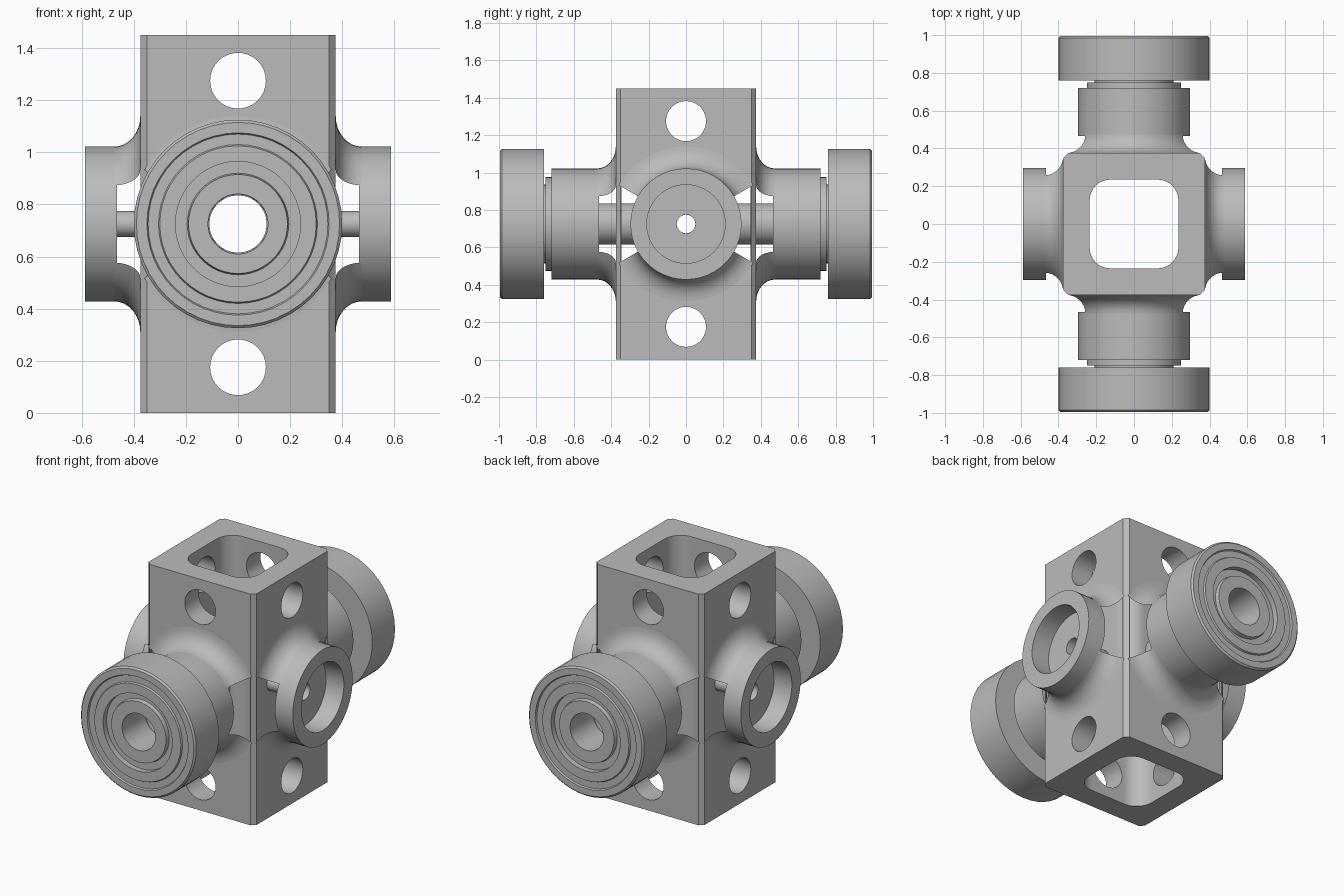
import bpy, bmesh, math
from mathutils import Matrix, Vector

old = bpy.data.objects.get("Cube")
if old:
    bpy.data.objects.remove(old)

HEIGHT, HALF = 1.45, 0.375
MID = HEIGHT / 2
SEGS = 48

grey = bpy.data.materials.new("light_grey")
grey.use_nodes = True
colour = (0.5, 0.5, 0.5, 1)
grey.diffuse_color = colour
grey.node_tree.nodes["Principled BSDF"].inputs["Base Color"].default_value = colour


def make_object(name, bm):
    mesh = bpy.data.meshes.new(name)
    bm.to_mesh(mesh)
    bm.free()
    mesh.materials.append(grey)
    obj = bpy.data.objects.new(name, mesh)
    bpy.context.collection.objects.link(obj)
    return obj


def smooth(obj):
    bpy.ops.object.select_all(action='DESELECT')
    obj.select_set(True)
    bpy.context.view_layer.objects.active = obj
    bpy.ops.object.shade_smooth_by_angle(angle=math.radians(35))


def frame(direction, z=MID):
    """Local z along the direction, local y up."""
    d, up = Vector(direction), Vector((0, 0, 1))
    rot = Matrix((up.cross(d), up, d)).transposed().to_4x4()
    return Matrix.Translation((0, 0, z)) @ rot


def lathe(name, profile, matrix, open_sides=False):
    """Turn (radius, distance) points; optionally leave the sides open."""
    bm = bmesh.new()
    rings = []
    for r, d in profile:
        ring = []
        for j in range(SEGS):
            a = math.tau * j / SEGS
            ring.append(bm.verts.new(matrix @ Vector((r * math.cos(a), r * math.sin(a), d))))
        rings.append(ring)
    for low, high in zip(rings, rings[1:]):
        for j in range(SEGS):
            k = (j + 1) % SEGS
            mid = math.tau * (j + 0.5) / SEGS
            if open_sides and abs(math.cos(mid)) > math.cos(math.pi / 6):
                continue
            bm.faces.new((low[j], low[k], high[k], high[j]))
    smooth(make_object(name, bm))


def prism(name, points, start, end, matrix):
    """Extrude a closed outline to make a cutter."""
    bm = bmesh.new()
    face = bm.faces.new([bm.verts.new((x, y, start)) for x, y in points])
    top = bmesh.ops.extrude_face_region(bm, geom=[face])["geom"]
    moved = [v for v in top if isinstance(v, bmesh.types.BMVert)]
    bmesh.ops.translate(bm, verts=moved, vec=(0, 0, end - start))
    bmesh.ops.recalc_face_normals(bm, faces=bm.faces)
    bm.transform(matrix)
    obj = make_object(name, bm)
    obj.hide_render = True
    return obj


def circle(r, n=32):
    return [(r * math.cos(math.tau * i / n), r * math.sin(math.tau * i / n)) for i in range(n)]


DIRECTIONS = {"left": (1, 0, 0), "right": (-1, 0, 0), "front": (0, -1, 0), "back": (0, 1, 0)}

# Square body with chamfered upright edges
bm = bmesh.new()
bmesh.ops.create_cube(bm, size=1, matrix=Matrix.Translation((0, 0, MID))
                      @ Matrix.Diagonal((2 * HALF, 2 * HALF, HEIGHT, 1)))
upright = [e for e in bm.edges if abs(e.verts[0].co.z - e.verts[1].co.z) > 1]
bmesh.ops.bevel(bm, geom=upright, offset=0.025, segments=1, affect='EDGES')
body = make_object("body", bm)

# Rounded square shaft through the height
outline = []
for q in range(4):
    corner = math.pi / 4 + q * math.pi / 2
    cx, cy = (math.copysign(0.125, f(corner)) for f in (math.cos, math.sin))
    for i in range(9):
        a = q * math.pi / 2 + i * math.pi / 16
        outline.append((cx + 0.11 * math.cos(a), cy + 0.11 * math.sin(a)))
cutters = [prism("shaft_cutter", outline, -0.1, HEIGHT + 0.1, Matrix())]

# Cross holes and the central bores
for side, bore in (("left", 0.05), ("back", 0.11)):
    for z, r in ((0.175, 0.107), (HEIGHT - 0.175, 0.107), (MID, bore)):
        cutters.append(prism("hole_cutter", circle(r), -1, 1, frame(DIRECTIONS[side], z)))

# Shallow pockets behind the flares
FLOOR = HALF - 0.01
pocket = [(max(-0.345, min(0.345, x)), y) for x, y in circle(0.41, SEGS)]
for direction in DIRECTIONS.values():
    cutters.append(prism("pocket_cutter", pocket, FLOOR, 0.5, frame(direction)))

for cutter in cutters:
    mod = body.modifiers.new("cut", 'BOOLEAN')
    mod.operation = 'DIFFERENCE'
    mod.solver = 'EXACT'
    mod.object = cutter
bpy.context.view_layer.update()
cut = bpy.data.meshes.new_from_object(body.evaluated_get(bpy.context.evaluated_depsgraph_get()))
body.modifiers.clear()
body.data = cut
for cutter in cutters:
    bpy.data.objects.remove(cutter)

# Open the pocket floors so the walls are hollow behind the flares
bm = bmesh.new()
bm.from_mesh(cut)
floors = [f for f in bm.faces
          if any(all(abs(abs(v.co[axis]) - FLOOR) < 0.001 for v in f.verts) for axis in (0, 1))]
bmesh.ops.delete(bm, geom=floors, context='FACES')
bm.to_mesh(cut)
bm.free()
smooth(body)

# Concave flare profile shared by all four bosses
flare = []
for i in range(9):
    a = math.pi / 2 * i / 8
    flare.append((0.415 - 0.118 * math.sin(a), 0.475 - 0.1 * math.cos(a)))

for side, direction in DIRECTIONS.items():
    m = frame(direction)
    lathe(side + "_flare", flare, m, open_sides=True)
    if side in ("left", "right"):
        # Short cup with a small bore
        lathe(side + "_cup", [(0.297, 0.465), (0.297, 0.588), (0.21, 0.588),
                              (0.21, 0.465), (0.05, 0.465), (0.05, 0.36)], m)
    else:
        # Long collar with a stepped neck
        lathe(side + "_collar", [(0.297, 0.465), (0.297, 0.72), (0.25, 0.72),
                                 (0.25, 0.75), (0.21, 0.75), (0.21, 0.765)], m)
        # Wheel with a grooved face and a bored hub
        lathe(side + "_wheel", [(0.11, 0.76), (0.4, 0.76), (0.4, 0.985), (0.39, 0.995),
                                (0.35, 0.995), (0.345, 0.985), (0.305, 0.985), (0.3, 0.995),
                                (0.24, 0.995), (0.24, 0.96), (0.195, 0.96), (0.19, 0.985),
                                (0.115, 0.985), (0.11, 0.36)], m)
